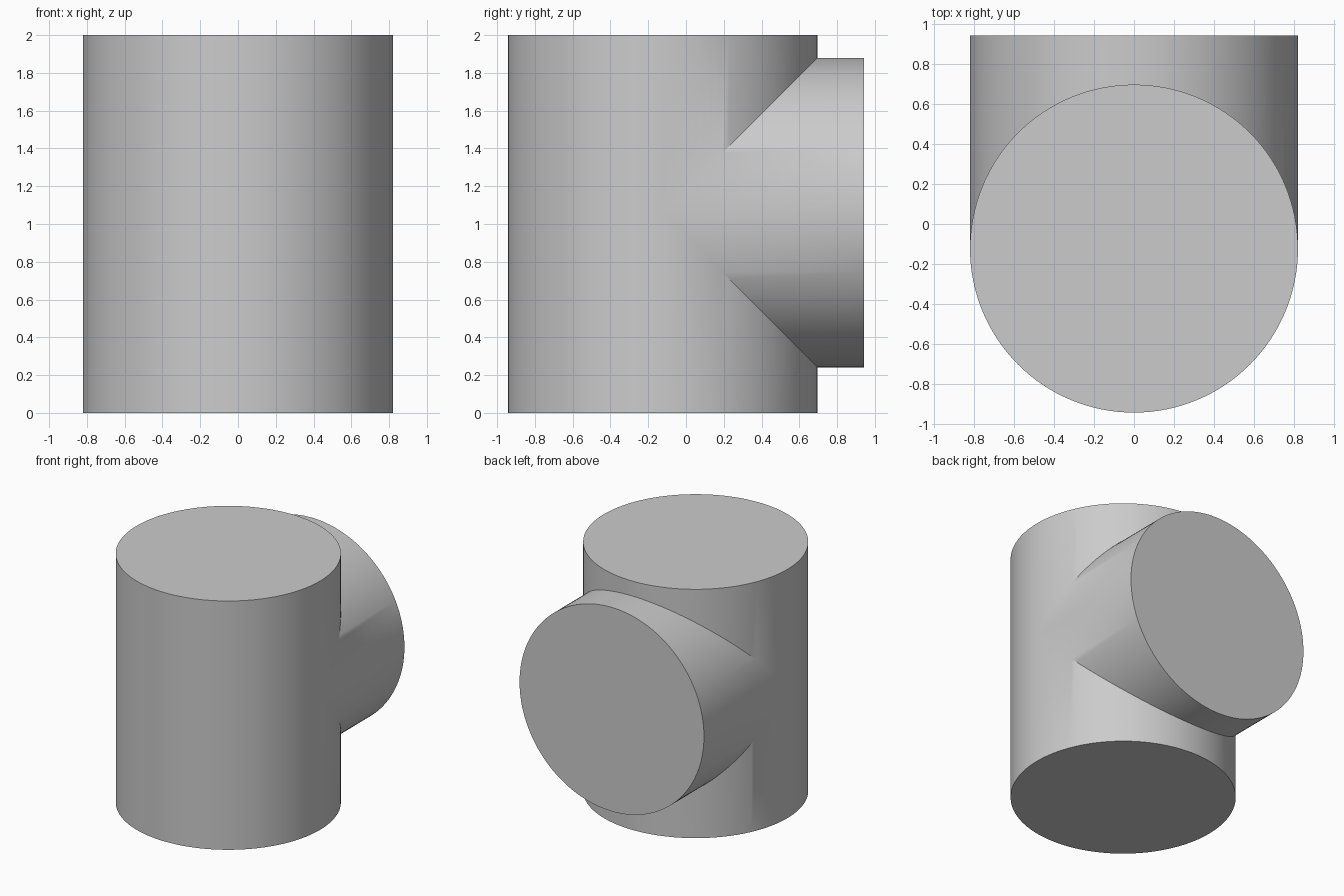
import bpy
import bmesh
from math import cos, sin, tau, radians

cube = bpy.data.objects.get("Cube")
if cube:
    bpy.data.objects.remove(cube, do_unlink=True)

RADIUS = 0.82        # shared by both pipes
AXIS_Y = -0.123      # upright cylinder axis
HEIGHT = 2.0
BRANCH_Z = 1.06      # branch axis height
BRANCH_END = 0.943   # branch end face
SEGMENTS = 128

# Plain grey
grey = bpy.data.materials.new("plain grey")
grey.use_nodes = True
color = (0.6, 0.6, 0.6, 1)
grey.diffuse_color = color
grey.node_tree.nodes["Principled BSDF"].inputs["Base Color"].default_value = color

bm = bmesh.new()
circle = [(RADIUS * cos(tau * i / SEGMENTS), RADIUS * sin(tau * i / SEGMENTS))
          for i in range(SEGMENTS)]


def ring(place):
    return [bm.verts.new(place(u, v)) for u, v in circle]


def wall(ring_a, ring_b):
    for i in range(SEGMENTS):
        j = (i + 1) % SEGMENTS
        bm.faces.new((ring_a[i], ring_a[j], ring_b[j], ring_b[i]))


# Upright cylinder: lower and upper walls leave a mitred opening at the back
bottom = ring(lambda u, v: (u, AXIS_Y + v, 0))
lower_rim = ring(lambda u, v: (u, AXIS_Y + v, BRANCH_Z - max(v, 0)))
upper_rim = ring(lambda u, v: (u, AXIS_Y + v, BRANCH_Z + max(v, 0)))
top = ring(lambda u, v: (u, AXIS_Y + v, HEIGHT))
wall(bottom, lower_rim)
wall(upper_rim, top)

# Horizontal branch: starts on the mitre and runs to the back
mitre = ring(lambda u, v: (u, AXIS_Y + abs(v), BRANCH_Z + v))
end = ring(lambda u, v: (u, BRANCH_END, BRANCH_Z + v))
wall(mitre, end)

# Flat caps
for cap in (bottom, top, end):
    bm.faces.new(cap)

bmesh.ops.remove_doubles(bm, verts=bm.verts, dist=1e-5)
bmesh.ops.recalc_face_normals(bm, faces=bm.faces)

mesh = bpy.data.meshes.new("pipe_tee")
bm.to_mesh(mesh)
bm.free()
mesh.materials.append(grey)
tee = bpy.data.objects.new("pipe_tee", mesh)
bpy.context.collection.objects.link(tee)

# Smooth walls, sharp rims
for other in bpy.context.selected_objects:
    other.select_set(False)
tee.select_set(True)
bpy.context.view_layer.objects.active = tee
bpy.ops.object.shade_smooth_by_angle(angle=radians(30))
